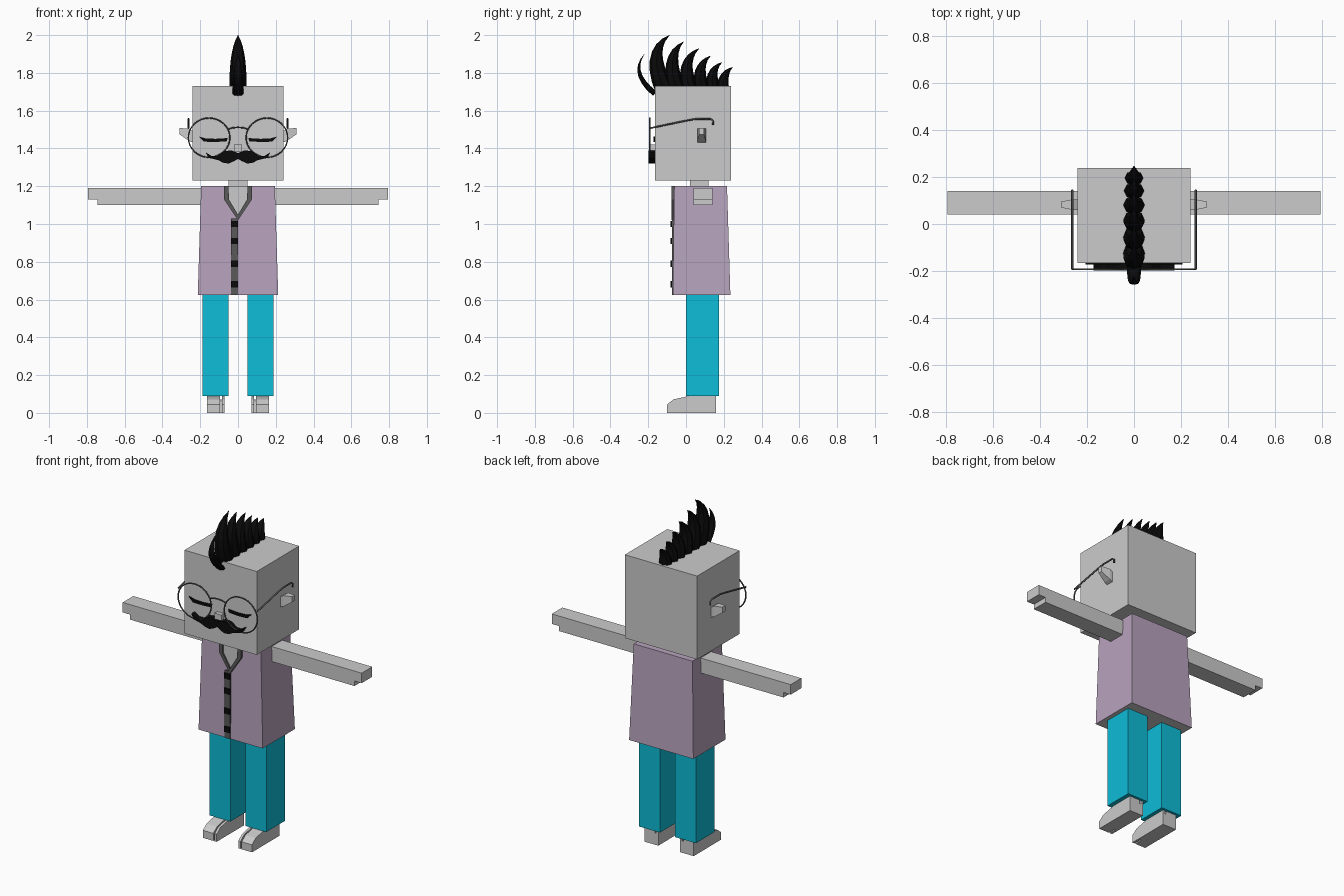
import bpy, bmesh, math
from mathutils import Vector

if "Cube" in bpy.data.objects:
    bpy.data.objects.remove(bpy.data.objects["Cube"], do_unlink=True)


def material(name, rgb):
    m = bpy.data.materials.new(name)
    m.use_nodes = True
    m.diffuse_color = (*rgb, 1)
    m.node_tree.nodes["Principled BSDF"].inputs["Base Color"].default_value = (*rgb, 1)
    return m


SKIN = material("light grey", (0.60, 0.60, 0.60))
SHIRT = material("dusty mauve", (0.48, 0.37, 0.51))
TROUSER = material("bright cyan", (0.004, 0.51, 0.69))
TRIM = material("dark grey", (0.10, 0.10, 0.10))
BLACK = material("black", (0.003, 0.003, 0.003))
SIDES = (("left", 1), ("right", -1))


def finish(name, bm, *mats):
    bmesh.ops.recalc_face_normals(bm, faces=bm.faces)
    me = bpy.data.meshes.new(name)
    bm.to_mesh(me)
    bm.free()
    for m in mats:
        me.materials.append(m)
    ob = bpy.data.objects.new(name, me)
    bpy.context.collection.objects.link(ob)
    return ob


def prism(name, pts, lo, hi, mat, axis="y", side=1):
    """Extrude an outline: (x, z) points along y, or (y, z) points along x."""
    bm = bmesh.new()

    def place(p, d):
        x, y = (p[0], d) if axis == "y" else (d, p[0])
        return bm.verts.new((x * side, y, p[1]))
    a = [place(p, lo) for p in pts]
    b = [place(p, hi) for p in pts]
    bm.faces.new(a)
    bm.faces.new(b)
    for i in range(len(pts)):
        j = (i + 1) % len(pts)
        bm.faces.new((a[i], a[j], b[j], b[i]))
    return finish(name, bm, mat)


def box(name, x0, x1, y0, y1, z0, z1, mat, side=1):
    return prism(name, [(x0, z0), (x1, z0), (x1, z1), (x0, z1)], y0, y1, mat, side=side)


def mirrored(half):
    """Complete an outline whose first and last points lie on the centre line."""
    return half + [(-x, z) for x, z in half[-2:0:-1]]


def loft(name, rings, *mats):
    bm = bmesh.new()
    rows = [[bm.verts.new(p) for p in r] for r in rings]
    n = len(rows[0])
    for a, b in zip(rows, rows[1:]):
        for i in range(n):
            bm.faces.new((a[i], a[(i + 1) % n], b[(i + 1) % n], b[i]))
    bm.faces.new(rows[0])
    bm.faces.new(rows[-1])
    return finish(name, bm, *mats)


def tube(name, pts, radius, mat, closed=False):
    cu = bpy.data.curves.new(name, "CURVE")
    cu.dimensions = "3D"
    cu.bevel_depth = radius
    cu.bevel_resolution = 1
    cu.use_fill_caps = True
    sp = cu.splines.new("POLY")
    sp.points.add(len(pts) - 1)
    for p, co in zip(sp.points, pts):
        p.co = (*co, 1)
    sp.use_cyclic_u = closed
    cu.materials.append(mat)
    ob = bpy.data.objects.new(name, cu)
    bpy.context.collection.objects.link(ob)
    bpy.ops.object.select_all(action="DESELECT")
    ob.select_set(True)
    bpy.context.view_layer.objects.active = ob
    bpy.ops.object.convert(target="MESH")


# Head, neck and nose
box("head", -0.24, 0.24, -0.165, 0.237, 1.23, 1.73, SKIN)
box("neck", -0.05, 0.05, 0.02, 0.12, 1.17, 1.24, SKIN)
box("nose", -0.022, 0.022, -0.19, -0.16, 1.385, 1.42, SKIN)


# Torso flares slightly to the hem, with a grey underside
def rect(x, y0, y1, z):
    return [(-x, y0, z), (x, y0, z), (x, y1, z), (-x, y1, z)]


torso = loft("shirt", [rect(0.213, -0.07, 0.235, 0.625), rect(0.195, -0.062, 0.217, 1.2)], SHIRT, SKIN)
for f in torso.data.polygons:
    if f.normal.z < -0.9:
        f.material_index = 1

# Open neckline, collar, placket and buttons
neckline = mirrored([(0, 1.2), (0.05, 1.2), (0.05, 1.13), (0, 1.045)])
prism("neckline_skin", neckline, -0.068, -0.06, SKIN)
for label, s in SIDES:
    prism("collar_" + label, [(0.05, 1.2), (0.073, 1.2), (0.073, 1.13), (0, 1.02), (0, 1.05), (0.048, 1.13)],
          -0.077, -0.06, TRIM, side=s)
box("placket", -0.036, 0, -0.075, -0.06, 0.625, 1.03, TRIM)
for i, z in enumerate((1.0, 0.91, 0.79, 0.68)):
    box("button_%d" % (i + 1), -0.036, 0, -0.081, -0.07, z - 0.017, z + 0.017, BLACK)

foot = [(-0.1, 0), (0.16, 0), (0.16, 0.09), (0.02, 0.09), (-0.065, 0.072), (-0.1, 0.045)]
for label, s in SIDES:
    # Limbs
    prism("arm_" + label, [(0.19, 1.1), (0.745, 1.1), (0.745, 1.13), (0.793, 1.13), (0.793, 1.19), (0.19, 1.19)],
          0.04, 0.14, SKIN, side=s)
    box("trouser_leg_" + label, 0.05, 0.188, 0, 0.175, 0.09, 0.63, TROUSER, side=s)
    prism("foot_" + label, foot, 0.094, 0.163, SKIN, axis="x", side=s)
    prism("big_toe_" + label, foot, 0.072, 0.086, SKIN, axis="x", side=s)
    box("toe_join_" + label, 0.08, 0.1, -0.05, 0.16, 0, 0.07, SKIN, side=s)

    # Ear tapers outward and upward
    def ear_ring(x, y0, y1, z0, z1):
        return [(s * x, y0, z0), (s * x, y1, z0), (s * x, y1, z1), (s * x, y0, z1)]
    loft("ear_" + label, [ear_ring(0.235, 0.06, 0.105, 1.43, 1.49),
                          ear_ring(0.26, 0.06, 0.105, 1.44, 1.505),
                          ear_ring(0.31, 0.07, 0.095, 1.475, 1.508)], SKIN)

    # Closed eye
    prism("eyelid_" + label, [(0.055, 1.455), (0.06, 1.438), (0.12, 1.434), (0.18, 1.436), (0.207, 1.463),
                              (0.17, 1.453), (0.12, 1.451)], -0.172, -0.163, BLACK, side=s)

    # Spectacle rim and temple
    ring = [(s * 0.153 + 0.11 * math.cos(a), -0.192, 1.457 + 0.104 * math.sin(a))
            for a in (math.tau * i / 32 for i in range(32))]
    tube("spectacle_rim_" + label, ring, 0.004, TRIM, closed=True)
    path = [(-0.192, 1.507), (-0.02, 1.543), (0.05, 1.556), (0.13, 1.556), (0.143, 1.547), (0.143, 1.525)]
    tube("spectacle_temple_" + label, [(s * 0.262, y, z) for y, z in path], 0.005, TRIM)

tube("spectacle_bridge", [(x, -0.192, 1.512 - 3.5 * x * x) for x in (-0.052, -0.03, 0, 0.03, 0.052)], 0.004, TRIM)

# Moustache
half = [(0, 1.375), (0.035, 1.39), (0.075, 1.385), (0.11, 1.36), (0.14, 1.36), (0.172, 1.38),
        (0.155, 1.35), (0.105, 1.338), (0.08, 1.325), (0.05, 1.32), (0.02, 1.333), (0, 1.345)]
prism("moustache", mirrored(half), -0.198, -0.16, BLACK)


# Mohawk: curved faceted spikes leaning back
def spike(name, base, bend, tip, width, depth):
    p0, p1, p2 = (Vector((0, *p)) for p in (base, bend, tip))
    rings = []
    for k in range(8):
        t = k / 7
        c = p0 * (1 - t) ** 2 + p1 * 2 * t * (1 - t) + p2 * t * t
        d = ((p1 - p0) * (1 - t) + (p2 - p1) * t).normalized()
        side = Vector((0, d.z, -d.y))
        w = max(width * (1 - t ** 2.2), 0.001)
        h = max(depth * (1 - t ** 1.6), 0.001)
        rings.append([c + Vector((w, 0, 0)) * math.cos(a) + side * h * math.sin(a)
                      for a in (math.tau * i / 8 for i in range(8))])
    loft(name, rings, BLACK)


spike("front_lock", (-0.165, 1.69), (-0.30, 1.80), (-0.22, 1.90), 0.03, 0.015)
spikes = [(-0.115, -0.21, -0.087, 2.0), (-0.05, -0.11, -0.013, 1.965), (0.02, -0.03, 0.07, 1.93),
          (0.085, 0.05, 0.13, 1.89), (0.145, 0.12, 0.19, 1.855), (0.195, 0.19, 0.247, 1.83)]
for i, (yb, yc, yt, zt) in enumerate(spikes):
    spike("mohawk_spike_%d" % (i + 1), (yb, 1.71), (yc, 1.71 + (zt - 1.71) * 0.72), (yt, zt),
          0.046 - 0.003 * max(i - 3, 0), 0.048 - 0.003 * i)
